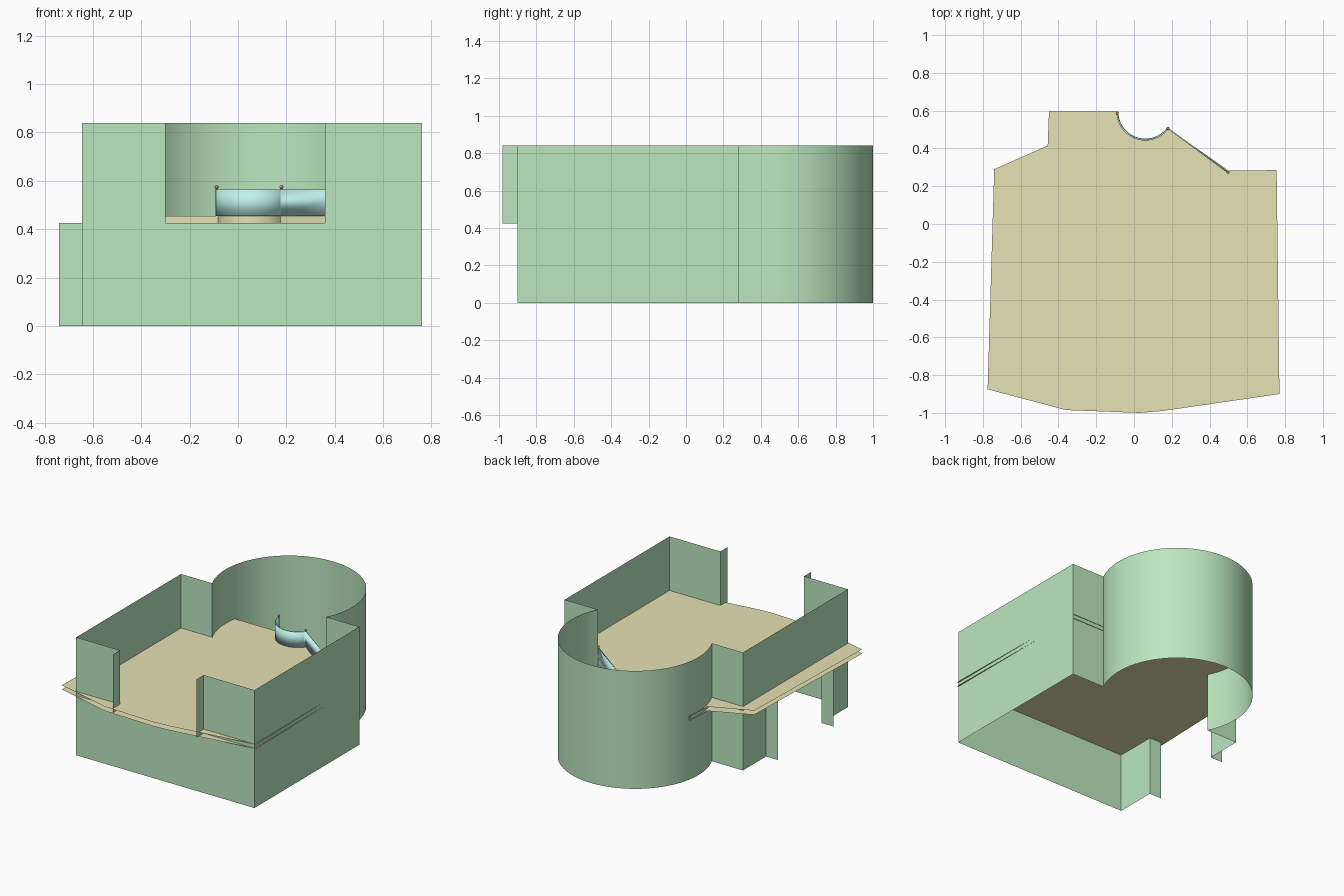
import bpy, bmesh
from math import sin, cos, radians, atan2, degrees

if "Cube" in bpy.data.objects:
    bpy.data.objects.remove(bpy.data.objects["Cube"])

BASE, MID, UNDER, TOP = 0.0, 0.455, 0.425, 0.84


def material(name, rgb):
    m = bpy.data.materials.new(name)
    m.diffuse_color = (*rgb, 1)
    m.use_nodes = True
    m.node_tree.nodes["Principled BSDF"].inputs["Base Color"].default_value = m.diffuse_color
    return m


GREEN = material("wall_green", (0.50, 0.80, 0.52))
YELLOW = material("floor_yellow", (0.80, 0.76, 0.46))
CYAN = material("glass_cyan", (0.52, 0.88, 0.85))
RED = material("post_red", (0.60, 0.25, 0.25))


def arc(cx, cy, r, a0, a1, n):
    steps = [radians(a0 + (a1 - a0) * i / n) for i in range(n + 1)]
    return [(cx + r * cos(a), cy + r * sin(a)) for a in steps]


def strip(bm, path, z0, z1):
    """Vertical sheet along a plan path."""
    low = [bm.verts.new((x, y, z0)) for x, y in path]
    high = [bm.verts.new((x, y, z1)) for x, y in path]
    for i in range(len(path) - 1):
        bm.faces.new((low[i], low[i + 1], high[i + 1], high[i]))


def finish(bm, name, mat):
    bmesh.ops.remove_doubles(bm, verts=bm.verts, dist=0.0005)
    bmesh.ops.recalc_face_normals(bm, faces=bm.faces)
    me = bpy.data.meshes.new(name)
    bm.to_mesh(me)
    bm.free()
    ob = bpy.data.objects.new(name, me)
    bpy.context.collection.objects.link(ob)
    me.materials.append(mat)
    bpy.context.view_layer.objects.active = ob
    ob.select_set(True)
    bpy.ops.object.shade_smooth_by_angle(angle=radians(30))
    ob.select_set(False)
    return ob


# Outer walls with a round bay, an upper front opening and a lower side opening
L, R, F, B = -0.645, 0.76, -0.90, 0.28
a = degrees(atan2(0.22, 0.449))
bay = arc(0.05, 0.50, 0.50, 180 + a, -a, 72)
back = [(L, B)] + bay + [(R, B)]
bm = bmesh.new()
strip(bm, [(-0.30, -0.98), (-0.30, F), (L, F)] + back
      + [(R, F), (0.36, F), (0.36, -0.98)], UNDER, TOP)
strip(bm, [(-0.74, 0.02), (L, 0.02)] + back
      + [(R, F), (L, F), (L, -0.605), (-0.74, -0.605)], BASE, UNDER)
finish(bm, "outer_walls", GREEN)

# Upper floor: two sheets joined only along the balcony edge
a_end = degrees(atan2(-0.085, 0.115))
balcony = [(-0.45, 0.595)] + arc(0.06, 0.595, 0.143, 180, 360 + a_end, 24) + [(0.50, 0.283)]
outline = balcony + [(0.755, 0.285), (0.77, -0.90), (0.15, -0.99), (0.03, -1.0),
                     (-0.36, -0.985), (-0.775, -0.875), (-0.74, 0.29), (-0.457, 0.415)]
bm = bmesh.new()
for z in (UNDER, MID):
    bm.faces.new([bm.verts.new((x, y, z)) for x, y in outline])
strip(bm, balcony, UNDER, MID)
finish(bm, "upper_floor", YELLOW)

# Glass balustrade following the balcony edge
line = arc(0.06, 0.595, 0.149, 184, 360 + a_end, 24) + [(0.497, 0.274)]
bm = bmesh.new()
strip(bm, line, MID, 0.565)
glass = finish(bm, "balustrade_glass", CYAN)
mod = glass.modifiers.new("thickness", "SOLIDIFY")
mod.thickness = 0.008
mod.offset = 0

# Balustrade posts with ball tops
for i, (x, y) in enumerate((line[0], line[-2], line[-1])):
    bpy.ops.mesh.primitive_cylinder_add(vertices=12, radius=0.004, depth=0.12,
                                        location=(x, y, MID + 0.06))
    post = bpy.context.object
    bpy.ops.mesh.primitive_uv_sphere_add(segments=12, ring_count=8, radius=0.008,
                                         location=(x, y, 0.575))
    ball = bpy.context.object
    for ob, name in ((post, "balustrade_post"), (ball, "post_ball")):
        ob.name = f"{name}_{i + 1}"
        ob.data.materials.append(RED)
        bpy.context.view_layer.objects.active = ob
        bpy.ops.object.select_all(action="DESELECT")
        ob.select_set(True)
        bpy.ops.object.shade_smooth_by_angle(angle=radians(40))
